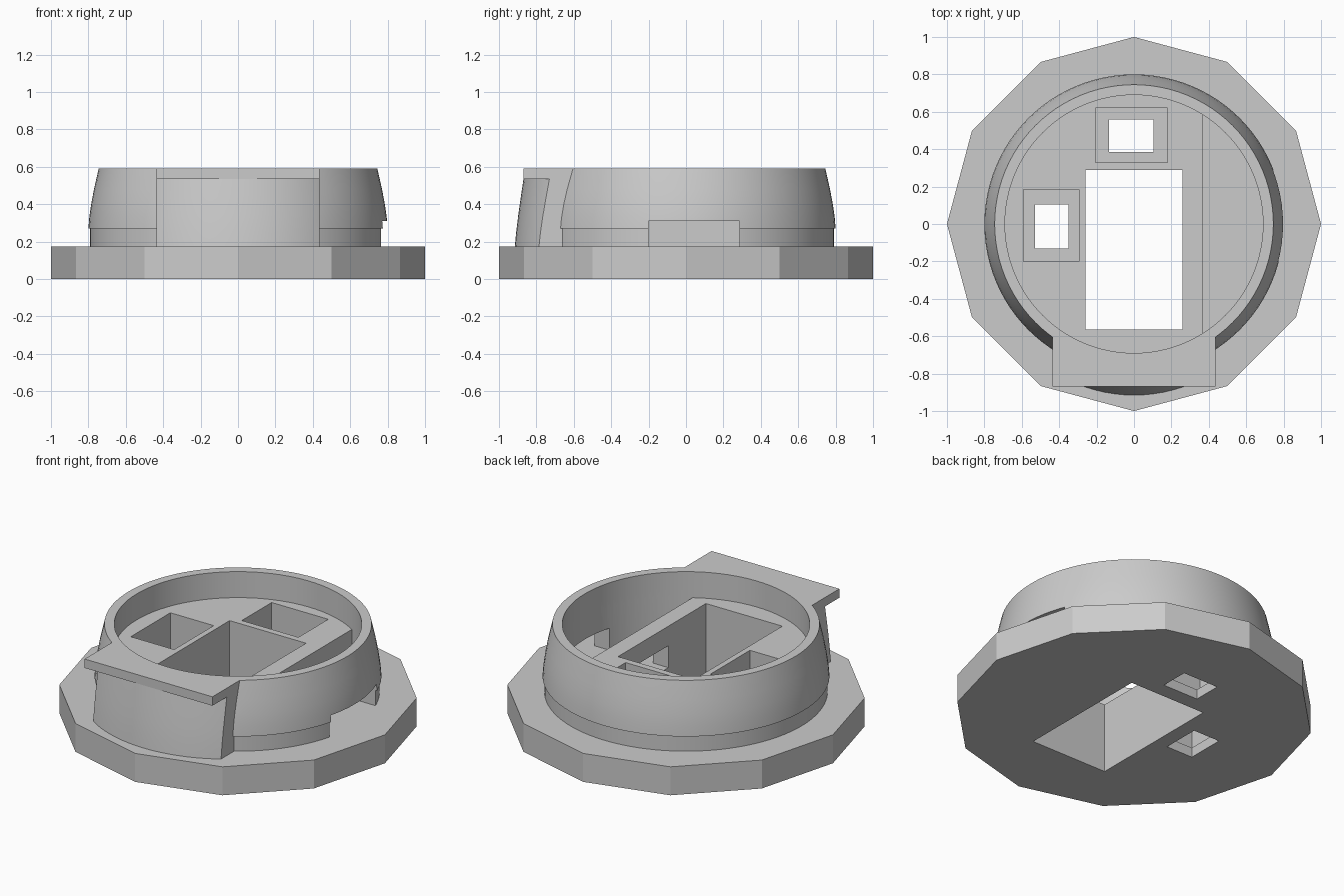
import bpy, bmesh, math
from mathutils import Matrix

cube = bpy.data.objects.get("Cube")
if cube:
    bpy.data.objects.remove(cube, do_unlink=True)

grey = bpy.data.materials.new("plain grey")
grey.use_nodes = True
colour = (0.6, 0.6, 0.6, 1)
grey.diffuse_color = colour
grey.node_tree.nodes["Principled BSDF"].inputs["Base Color"].default_value = colour


def make(name, bm):
    bmesh.ops.recalc_face_normals(bm, faces=bm.faces)
    mesh = bpy.data.meshes.new(name)
    bm.to_mesh(mesh)
    bm.free()
    mesh.materials.append(grey)
    obj = bpy.data.objects.new(name, mesh)
    bpy.context.collection.objects.link(obj)
    return obj


def box(name, x0, x1, y0, y1, z0, z1):
    bm = bmesh.new()
    bmesh.ops.create_cube(bm, size=1)
    bmesh.ops.scale(bm, vec=(x1 - x0, y1 - y0, z1 - z0), verts=bm.verts)
    bmesh.ops.translate(bm, vec=((x0 + x1) / 2, (y0 + y1) / 2, (z0 + z1) / 2), verts=bm.verts)
    return make(name, bm)


def turned(name, profile, sides=96, y=0):
    """Solid of revolution from (radius, height) points, capped at both ends."""
    bm = bmesh.new()
    rings = []
    for r, z in profile:
        rings.append([bm.verts.new((r * math.cos(a), r * math.sin(a) + y, z))
                      for a in (math.tau * i / sides for i in range(sides))])
    for low, high in zip(rings, rings[1:]):
        for i in range(sides):
            j = (i + 1) % sides
            bm.faces.new((low[i], low[j], high[j], high[i]))
    bm.faces.new(rings[0])
    bm.faces.new(rings[-1])
    return make(name, bm)


def combine(obj, other, operation):
    """Apply a boolean and discard the second solid."""
    mod = obj.modifiers.new("combine", 'BOOLEAN')
    mod.operation = operation
    mod.solver = 'EXACT'
    mod.object = other
    bpy.context.view_layer.update()
    result = bpy.data.meshes.new_from_object(
        obj.evaluated_get(bpy.context.evaluated_depsgraph_get()))
    obj.modifiers.clear()
    obj.data = result
    bpy.data.objects.remove(other, do_unlink=True)


FLANGE, FLOOR, TOP = 0.175, 0.43, 0.59
TAB = 0.435
INNER = 0.69

# Twelve-sided flange
flange = turned("base_flange", [(1, 0), (1, FLANGE)], 12)

# Tapered round housing with a small undercut at its foot
housing = turned("round_housing", [(0.79, FLANGE), (0.79, 0.27), (0.80, 0.27), (0.795, 0.33),
                                   (0.785, 0.4), (0.77, 0.48), (0.745, TOP)])

# Front tab: curved panel with a flat lip on top
panel = turned("tab_panel", [(0.80, FLANGE), (0.793, 0.25), (0.782, 0.34),
                             (0.768, 0.44), (0.75, 0.56)], y=-0.115)
combine(panel, box("panel_trim", -TAB, TAB, -1.1, -0.5, 0.1, 0.54), 'INTERSECT')
combine(panel, box("tab_lip", -TAB, TAB, -0.87, -0.5, 0.535, TOP), 'UNION')
combine(housing, panel, 'UNION')

# Round recess, with a deeper segment beyond the floor edge
combine(housing, turned("recess", [(INNER, FLOOR), (INNER, 0.8)]), 'DIFFERENCE')
segment = turned("deep_segment", [(INNER, 0.1), (INNER, 0.5)])
combine(segment, box("segment_trim", 0.365, 1, -1, 1, 0, 1), 'INTERSECT')
combine(housing, segment, 'DIFFERENCE')

# Side slot through the wall into the central opening
combine(housing, box("side_slot", 0, 1, -0.2, 0.285, 0.1, 0.31), 'DIFFERENCE')

# Central opening and two stepped pockets
openings = [(-0.26, 0.26, -0.565, 0.29, -0.1, 1),
            (-0.205, 0.18, 0.33, 0.62, 0.06, 1),
            (-0.135, 0.105, 0.385, 0.56, -0.1, 0.1),
            (-0.59, -0.295, -0.2, 0.185, 0.06, 1),
            (-0.53, -0.35, -0.13, 0.105, -0.1, 0.1)]
for limits in openings:
    combine(flange, box("opening", *limits), 'DIFFERENCE')
    if limits[-1] > FLANGE:
        combine(housing, box("opening", *limits), 'DIFFERENCE')

# Smooth the turned walls, keep the edges crisp
bpy.ops.object.select_all(action='DESELECT')
housing.select_set(True)
bpy.context.view_layer.objects.active = housing
bpy.ops.object.shade_smooth_by_angle(angle=math.radians(25))
